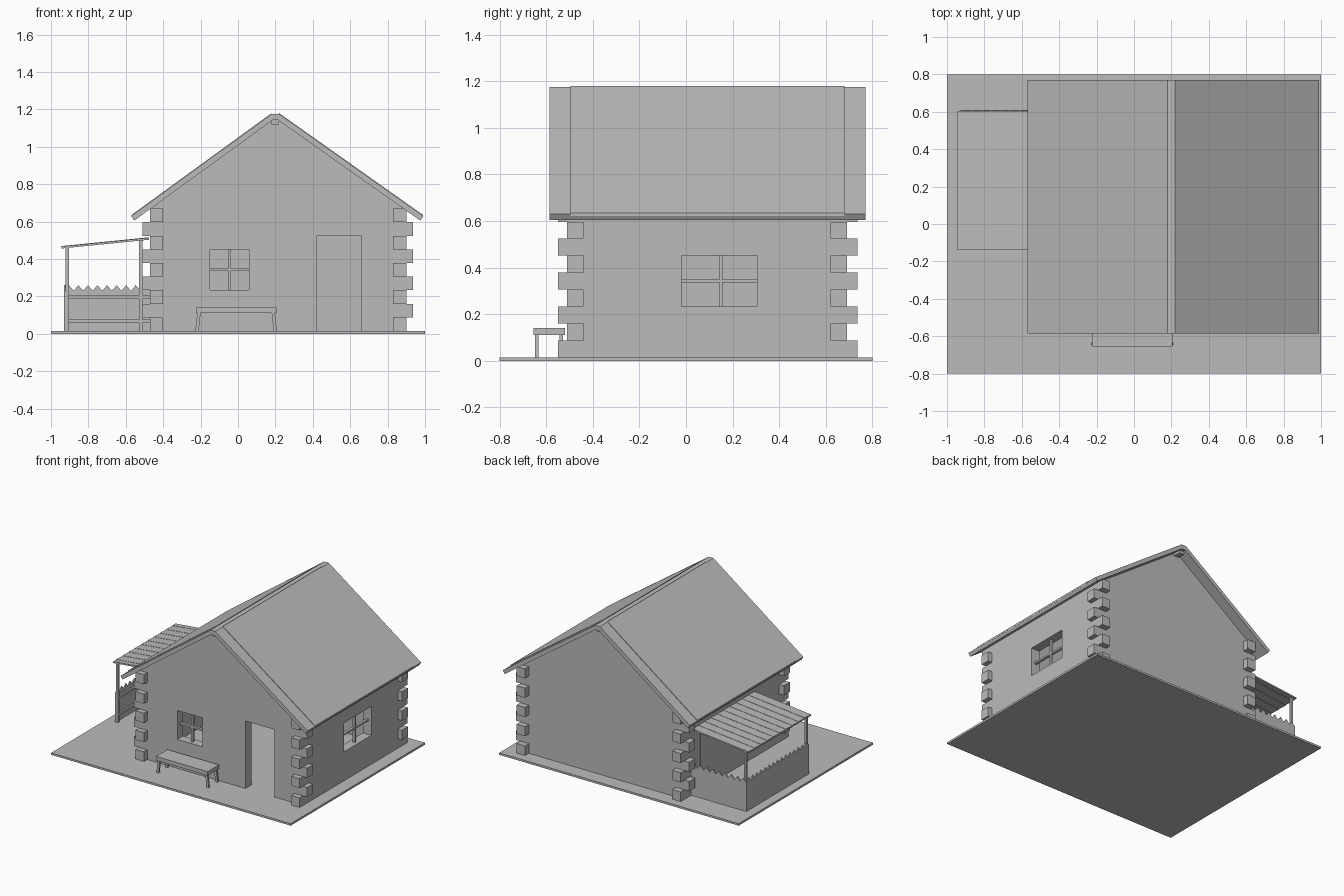
import bpy, bmesh
from mathutils import Vector

if "Cube" in bpy.data.objects:
    bpy.data.objects.remove(bpy.data.objects["Cube"])

grey = bpy.data.materials.new("plain grey")
grey.diffuse_color = (0.5, 0.5, 0.5, 1)
grey.use_nodes = True
grey.node_tree.nodes["Principled BSDF"].inputs["Base Color"].default_value = grey.diffuse_color


def finish(name, bm):
    bmesh.ops.recalc_face_normals(bm, faces=bm.faces)
    me = bpy.data.meshes.new(name)
    bm.to_mesh(me)
    bm.free()
    me.materials.append(grey)
    ob = bpy.data.objects.new(name, me)
    bpy.context.collection.objects.link(ob)
    return ob


def add_prism(bm, pts, vec):
    """Extrude a planar outline along vec."""
    f = bm.faces.new([bm.verts.new(p) for p in pts])
    r = bmesh.ops.extrude_face_region(bm, geom=[f], use_keep_orig=True)
    vs = [g for g in r["geom"] if isinstance(g, bmesh.types.BMVert)]
    bmesh.ops.translate(bm, verts=vs, vec=vec)


def add_box(bm, x0, x1, y0, y1, z0, z1):
    add_prism(bm, [(x0, y0, z0), (x1, y0, z0), (x1, y1, z0), (x0, y1, z0)],
              Vector((0, 0, z1 - z0)))


def box(name, *d):
    bm = bmesh.new()
    add_box(bm, *d)
    return finish(name, bm)


def prism(name, pts, vec):
    bm = bmesh.new()
    add_prism(bm, pts, Vector(vec))
    return finish(name, bm)


Z0, H = 0.015, 0.0727          # first course height, course pitch
box("base_plate", -1, 1, -0.8, 0.8, 0, Z0)


# Log walls: courses alternately run past the corner; holes = (start, end, first, last course)
def log_wall(name, along_x, depth, long, short, odd_long, holes=()):
    bm = bmesh.new()
    for k in range(9):
        a, end = long if (k % 2 == 1) == odd_long else short
        z0 = Z0 + k * H
        cuts = sorted(h for h in holes if h[2] <= k <= h[3])
        segs = []
        for h in cuts:
            segs.append((a, h[0]))
            a = h[1]
        segs.append((a, end))
        for s, e in segs:
            if along_x:
                add_box(bm, s, e, *depth, z0, z0 + H)
            else:
                add_box(bm, *depth, s, e, z0, z0 + H)
    finish(name, bm)


FX, FXS = (-0.51, 0.935), (-0.40, 0.83)
SY, SYS = (-0.55, 0.735), (-0.44, 0.62)
log_wall("front_wall", True, (-0.51, -0.44), FX, FXS, True,
         [(-0.15, 0.06, 3, 5), (0.42, 0.66, 0, 6)])
log_wall("back_wall", True, (0.62, 0.69), FX, FXS, True)
log_wall("left_wall", False, (-0.47, -0.40), SY, SYS, False)
log_wall("right_wall", False, (0.83, 0.90), SY, SYS, False, [(-0.02, 0.305, 3, 5)])

# Window crossbars
WZ0, WZ1 = Z0 + 3 * H, Z0 + 6 * H
box("front_window_upright", -0.052, -0.038, -0.485, -0.465, WZ0, WZ1)
box("front_window_crossbar", -0.15, 0.06, -0.485, -0.465, 0.336, 0.350)
box("right_window_upright", 0.855, 0.875, 0.143, 0.157, WZ0, WZ1)
box("right_window_crossbar", 0.855, 0.875, -0.02, 0.305, 0.335, 0.348)

# Gables
WT = Z0 + 9 * H
for name, y in (("front_gable", -0.51), ("back_gable", 0.62)):
    prism(name, [(-0.47, y, WT), (0.89, y, WT), (0.22, y, 1.147), (0.18, y, 1.147)],
          (0, 0.07, 0))

# Roof slab: one folded profile, with a raised panel on each slope
prism("roof", [(-0.57, -0.585, 0.63), (0.18, -0.585, 1.175), (0.22, -0.585, 1.175),
               (0.99, -0.585, 0.63), (0.975, -0.585, 0.605), (0.215, -0.585, 1.142),
               (0.185, -0.585, 1.142), (-0.555, -0.585, 0.605)], (0, 1.355, 0))
for name, xe, xr in (("left_roof_panel", -0.57, 0.18), ("right_roof_panel", 0.99, 0.22)):
    prism(name, [(xe, -0.495, 0.622), (xr, -0.495, 1.167),
                 (xr, -0.495, 1.18), (xe, -0.495, 0.635)], (0, 1.175, 0))
box("ridge_beam", 0.18, 0.22, -0.56, 0.745, 1.12, 1.15)

# Porch roof planks, alternate ones slightly raised
bm = bmesh.new()
n = 20
w = 0.745 / n
for i in range(n):
    y, dz = -0.14 + i * w, 0.002 * (i % 2)
    add_prism(bm, [(-0.945, y, 0.456 + dz), (-0.475, y, 0.503 + dz),
                   (-0.475, y, 0.514 + dz), (-0.945, y, 0.467 + dz)], Vector((0, w, 0)))
finish("porch_roof", bm)

# Porch posts and beam
for i, (x, y) in enumerate([(-0.913, -0.13), (-0.913, 0.59), (-0.52, 0.59)]):
    box("porch_post_%d" % i, x - 0.009, x + 0.009, y - 0.009, y + 0.009,
        Z0, 0.459 + (x + 0.913) * 0.1)


# Picket fence with a zigzag top
def fence(name, start, step, count, thick):
    s, d = Vector(start), Vector(step)
    pts = [s, s + d * count]
    for i in range(count, 0, -1):
        pts += [s + d * i + Vector((0, 0, 0.215)), s + d * (i - 0.5) + Vector((0, 0, 0.245))]
    pts.append(s + Vector((0, 0, 0.215)))
    prism(name, pts, thick)


fence("left_fence", (-0.93, -0.14, Z0), (0, 0.0493, 0), 15, (0.009, 0, 0))
fence("back_fence", (-0.93, 0.60, Z0), (0.0511, 0, 0), 9, (0, 0.009, 0))
for i, z in enumerate((0.06, 0.19)):
    box("left_fence_rail_%d" % i, -0.921, -0.908, -0.14, 0.60, z, z + 0.017)
    box("back_fence_rail_%d" % i, -0.92, -0.47, 0.587, 0.60, z, z + 0.017)

# Bench with splayed legs
box("bench_seat", -0.225, 0.205, -0.655, -0.52, 0.11, 0.14)
for side, sx in (("left", -1), ("right", 1)):
    for row, y in (("front", -0.647), ("back", -0.542)):
        c = -0.01
        prism("bench_%s_%s_leg" % (row, side),
              [(c + sx * 0.218, y, Z0), (c + sx * 0.200, y, Z0),
               (c + sx * 0.190, y, 0.11), (c + sx * 0.208, y, 0.11)], (0, 0.014, 0))
